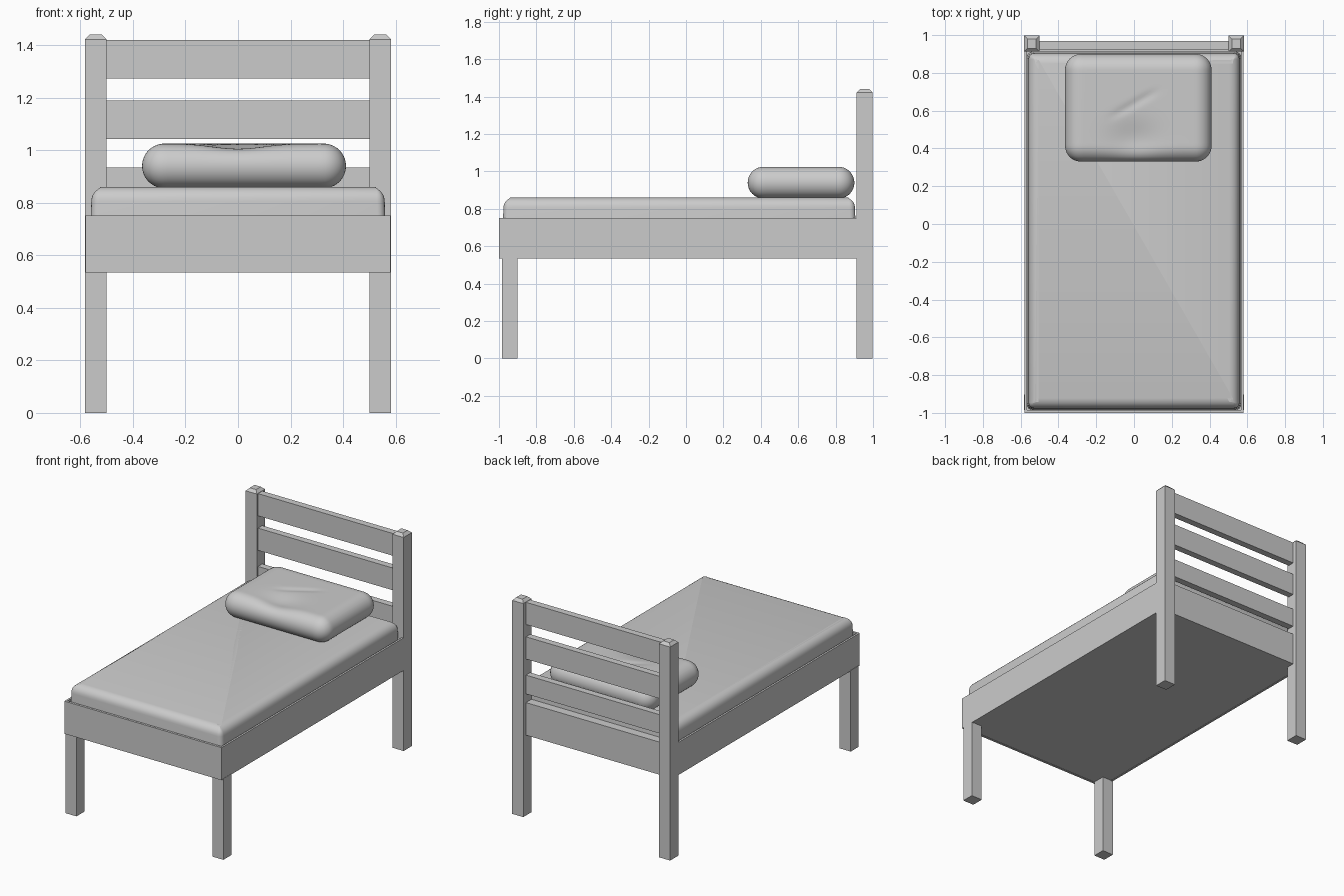
import bpy, bmesh, math
from mathutils import Vector

default = bpy.data.objects.get("Cube")
if default:
    bpy.data.objects.remove(default, do_unlink=True)

grey = bpy.data.materials.new("plain_grey")
grey.use_nodes = True
grey.diffuse_color = (0.6, 0.6, 0.6, 1)
grey.node_tree.nodes["Principled BSDF"].inputs["Base Color"].default_value = (0.6, 0.6, 0.6, 1)


def finish(name, bm, smooth=False):
    mesh = bpy.data.meshes.new(name)
    bmesh.ops.recalc_face_normals(bm, faces=bm.faces)
    bm.to_mesh(mesh)
    bm.free()
    mesh.materials.append(grey)
    ob = bpy.data.objects.new(name, mesh)
    bpy.context.collection.objects.link(ob)
    if smooth:
        bpy.ops.object.select_all(action="DESELECT")
        ob.select_set(True)
        bpy.context.view_layer.objects.active = ob
        bpy.ops.object.shade_smooth_by_angle(angle=math.radians(40))
    return ob


def box_mesh(xs, ys, zs):
    bm = bmesh.new()
    bmesh.ops.create_cube(bm, size=1)
    for v in bm.verts:
        for i, (lo, hi) in enumerate((xs, ys, zs)):
            v.co[i] = lo if v.co[i] < 0 else hi
    return bm


def box(name, xs, ys, zs):
    return finish(name, box_mesh(xs, ys, zs))


# Legs and headboard posts, with chamfered post tops
for side, s in (("right", -1), ("left", 1)):
    xs = sorted((s * 0.5, s * 0.582))
    box(side + "_front_leg", xs, (-0.985, -0.902), (0, 0.54))
    bm = box_mesh(xs, (0.912, 0.998), (0, 1.44))
    top = [e for e in bm.edges if all(v.co.z > 1 for v in e.verts)]
    bmesh.ops.bevel(bm, geom=top, offset=0.018, segments=1, affect="EDGES")
    finish(side + "_headboard_post", bm)
    box(side + "_side_rail", sorted((s * 0.567, s * 0.58)), (-1, 0.915), (0.535, 0.752))

# End rails and the flat base
box("front_rail", (-0.58, 0.58), (-1, -0.985), (0.535, 0.752))
box("back_rail", (-0.52, 0.52), (0.912, 0.97), (0.535, 0.752))
box("base_panel", (-0.57, 0.57), (-0.99, 0.93), (0.537, 0.56))

# Headboard slats
for name, low, high in (("lower", 0.81, 0.935), ("middle", 1.042, 1.19), ("upper", 1.272, 1.42)):
    box(name + "_slat", (-0.52, 0.52), (0.925, 0.97), (low, high))

# Mattress with rounded upper edges and corners
bm = box_mesh((-0.567, 0.567), (-0.984, 0.911), (0.56, 0.86))
upright = [e for e in bm.edges if abs(e.verts[0].co.z - e.verts[1].co.z) > 0.1]
bmesh.ops.bevel(bm, geom=upright, offset=0.03, segments=4, profile=0.5, affect="EDGES")
upper = [e for e in bm.edges if all(v.co.z > 0.85 for v in e.verts)]
bmesh.ops.bevel(bm, geom=upper, offset=0.055, segments=6, profile=0.5, affect="EDGES")
for v in bm.verts:
    if v.co.z > 0.76:
        v.co.x *= 0.985
        v.co.y = v.co.y * 0.992
finish("mattress", bm, True)

# Pillow: a finely divided box rounded around an inner core, then dented
centre, half, radius = Vector((0.023, 0.615, 0.94)), Vector((0.388, 0.285, 0.085)), 0.085
bm = bmesh.new()
bmesh.ops.create_cube(bm, size=2)
bmesh.ops.subdivide_edges(bm, edges=bm.edges, cuts=39, use_grid_fill=True)
for v in bm.verts:
    p = Vector([c * h for c, h in zip(v.co, half)])
    core = Vector([max(-(h - radius), min(h - radius, c)) for c, h in zip(p, half)])
    p = core + (p - core).normalized() * radius
    if p.z > 0:
        w = p.z / half.z
        x, y = p.x + centre.x, p.y + centre.y
        p.z -= 0.022 * w * math.exp(-(x / 0.13) ** 2 - ((y - 0.44) / 0.1) ** 2)
        # shallow diagonal fold
        along = x * 0.87 + (y - 0.635) * 0.5
        across = (y - 0.635) * 0.87 - x * 0.5
        p.z -= 0.007 * w * math.exp(-(along / 0.13) ** 4 - (across / 0.018) ** 2)
    v.co = p + centre
finish("pillow", bm, True)
